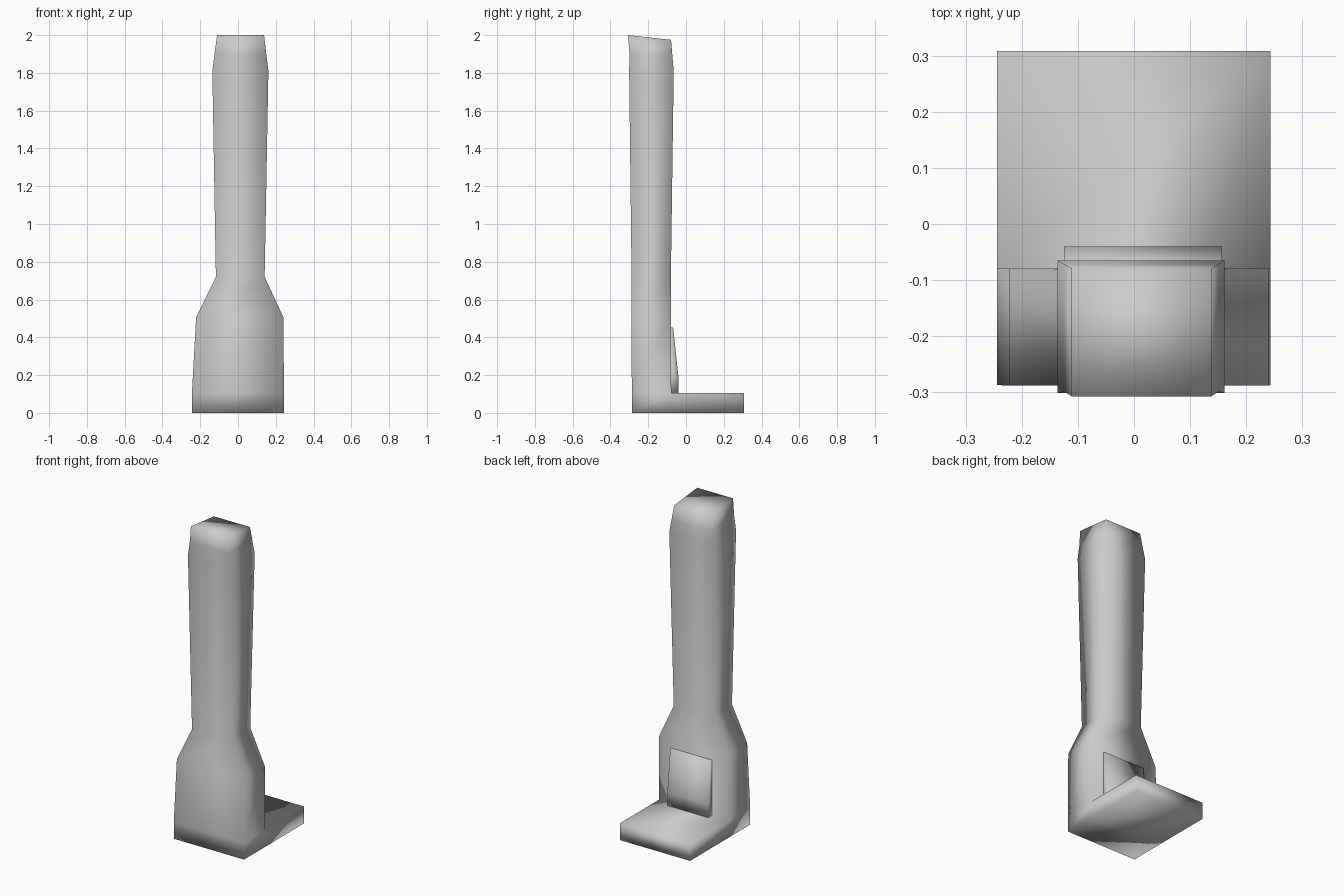
import bpy, bmesh
from mathutils import Vector

if "Cube" in bpy.data.objects:
    bpy.data.objects.remove(bpy.data.objects["Cube"])


def ring(bm, x0, x1, y0, y1, z_front, z_back):
    """Four-cornered horizontal section: front left, front right, back right, back left."""
    return [bm.verts.new(c) for c in ((x0, y0, z_front), (x1, y0, z_front),
                                      (x1, y1, z_back), (x0, y1, z_back))]


def loft(bm, sections):
    """Skin a stack of sections; return the side faces facing +y, bottom to top."""
    rings = [ring(bm, *s) for s in sections]
    backs = []
    for a, b in zip(rings, rings[1:]):
        for i in range(4):
            j = (i + 1) % 4
            f = bm.faces.new((a[i], a[j], b[j], b[i]))
            if i == 2:
                backs.append(f)
    bm.faces.new(rings[0][::-1])
    bm.faces.new(rings[-1])
    return backs


def finish(bm, name):
    bmesh.ops.recalc_face_normals(bm, faces=bm.faces[:])
    for f in bm.faces:
        f.smooth = True
    mesh = bpy.data.meshes.new(name)
    bm.to_mesh(mesh)
    bm.free()
    obj = bpy.data.objects.new(name, mesh)
    bpy.context.collection.objects.link(obj)
    return obj


# Upright post with wide lower body, and foot extruded from its lowest back face
bm = bmesh.new()
backs = loft(bm, [
    (-0.244, 0.243, -0.287, -0.078, 0.0, 0.0),
    (-0.244, 0.243, -0.287, -0.078, 0.105, 0.105),
    (-0.222, 0.241, -0.288, -0.079, 0.505, 0.505),
    (-0.117, 0.141, -0.288, -0.080, 0.72, 0.72),
    (-0.136, 0.161, -0.301, -0.065, 1.81, 1.81),
    (-0.124, 0.150, -0.299, -0.072, 1.90, 1.89),
    (-0.111, 0.138, -0.307, -0.079, 2.0, 1.975),
])
foot = bmesh.ops.extrude_face_region(bm, geom=[backs[0]])
bmesh.ops.delete(bm, geom=[backs[0]], context='FACES_ONLY')
for v in foot['geom']:
    if isinstance(v, bmesh.types.BMVert):
        v.co += Vector((0, 0.308 - v.co.y, 0))
finish(bm, "post_and_foot")

# Sloped raised plate on the back of the lower body
bm = bmesh.new()
loft(bm, [
    (-0.125, 0.157, -0.090, -0.040, 0.106, 0.106),
    (-0.125, 0.157, -0.090, -0.040, 0.19, 0.19),
    (-0.125, 0.157, -0.090, -0.068, 0.452, 0.452),
])
finish(bm, "back_plate")
